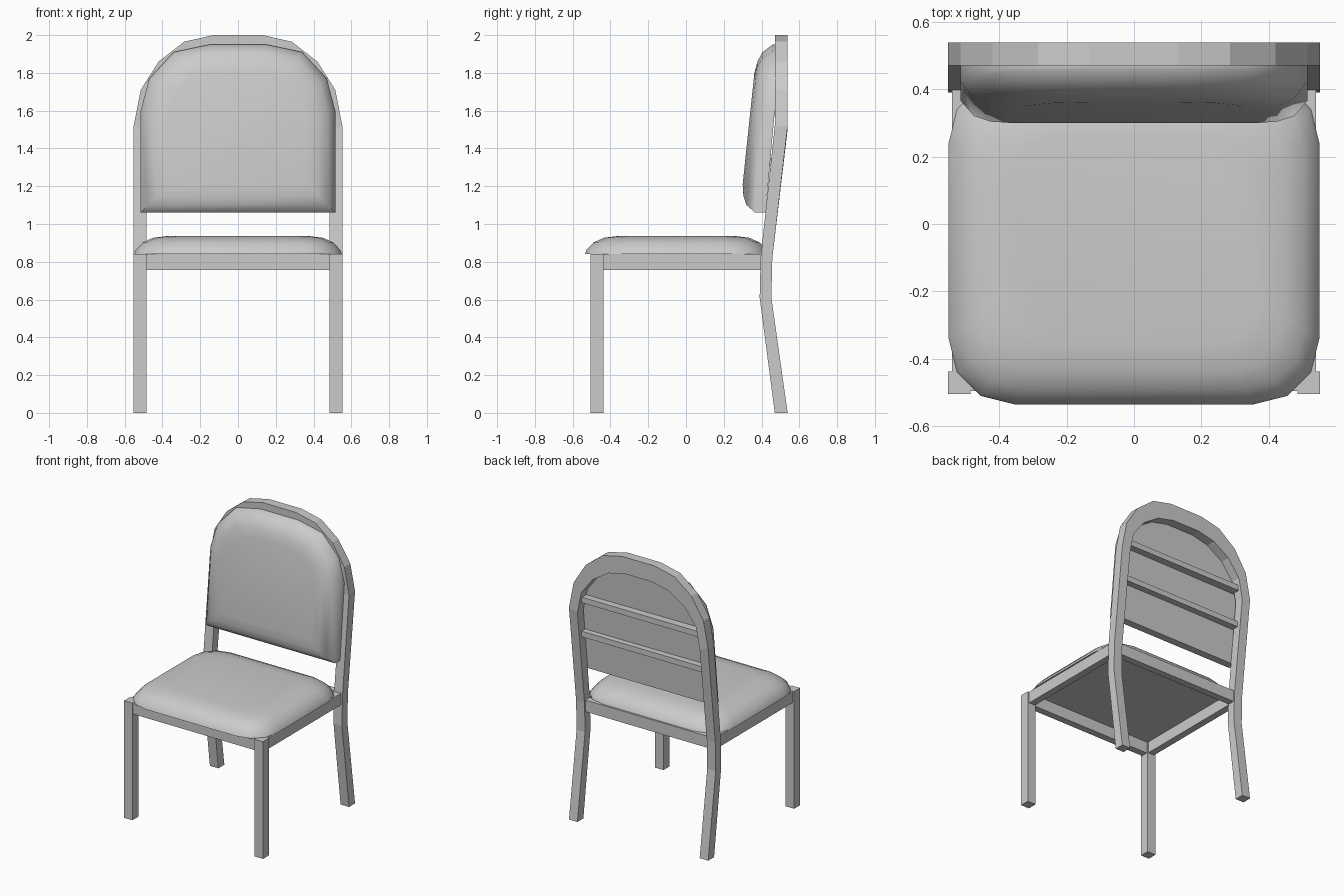
import bpy, bmesh

if "Cube" in bpy.data.objects:
    bpy.data.objects.remove(bpy.data.objects["Cube"])


def finish(name, bm, smooth=False):
    bmesh.ops.recalc_face_normals(bm, faces=bm.faces)
    me = bpy.data.meshes.new(name)
    bm.to_mesh(me)
    bm.free()
    ob = bpy.data.objects.new(name, me)
    bpy.context.collection.objects.link(ob)
    if smooth:
        bpy.ops.object.select_all(action='DESELECT')
        bpy.context.view_layer.objects.active = ob
        ob.select_set(True)
        bpy.ops.object.shade_smooth_by_angle(angle=0.7)
    return ob


def loft(name, rings, smooth=False):
    """Join equal-length closed rings with quads and cap both ends."""
    bm = bmesh.new()
    vs = [[bm.verts.new(p) for p in r] for r in rings]
    n = len(vs[0])
    for a, b in zip(vs, vs[1:]):
        for i in range(n):
            j = (i + 1) % n
            bm.faces.new((a[i], a[j], b[j], b[i]))
    bm.faces.new(vs[0])
    bm.faces.new(vs[-1])
    return finish(name, bm, smooth)


def box(name, x, y, z):
    loft(name, [[(x[0], y[0], h), (x[1], y[0], h), (x[1], y[1], h), (x[0], y[1], h)] for h in z])


def lean(z):
    """Front plane of the leaning back frame."""
    return 0.395 + (z - 0.81) * 0.105


# Front legs and side rails
for s, side in ((-1, "left"), (1, "right")):
    box("front_leg_" + side, (s * 0.485, s * 0.552), (-0.505, -0.437), (0, 0.84))
    box("side_rail_" + side, (s * 0.49, s * 0.54), (-0.44, 0.41), (0.757, 0.84))

# Front and back rails
box("front_rail", (-0.49, 0.49), (-0.495, -0.445), (0.757, 0.84))
box("back_rail", (-0.49, 0.49), (0.398, 0.448), (0.757, 0.84))

# Back legs and arch as one continuous frame: outer x, z, inner x, z, front y, back y
half = [
    (0.552, 0, 0.485, 0, 0.47, 0.538),
    (0.552, 0.61, 0.485, 0.61, 0.39, 0.452),
    (0.552, 0.82, 0.485, 0.82, 0.395, 0.457),
    (0.552, 1.52, 0.485, 1.50, 0.47, 0.538),
    (0.515, 1.71, 0.455, 1.65, 0.47, 0.538),
    (0.42, 1.86, 0.365, 1.77, 0.47, 0.538),
    (0.285, 1.965, 0.24, 1.85, 0.47, 0.538),
    (0.13, 2.0, 0.11, 1.88, 0.47, 0.538),
]
stations = [(1, h) for h in half] + [(-1, h) for h in reversed(half)]
loft("back_frame", [
    [(s * ox, f, oz), (s * ox, b, oz), (s * ix, b, iz), (s * ix, f, iz)]
    for s, (ox, oz, ix, iz, f, b) in stations])

# Slats behind the backrest
for i, z in enumerate((1.33, 1.59)):
    box("back_slat_%d" % (i + 1), (-0.487, 0.487),
        (lean(z) - 0.02, lean(z) + 0.04), (z - 0.02, z + 0.02))

# Seat cushion: rounded rectangle rings, rising and drawing inwards
corner = [(0.55, 0.29), (0.525, 0.39), (0.455, 0.46), (0.355, 0.485)]
outline = corner + [(-x, y) for x, y in reversed(corner)]
outline += [(-x, -y) for x, y in outline]
loft("seat_cushion", [
    [(x * (1 - d / 0.55), y * (1 - d / 0.485) - 0.05, z) for x, y in outline]
    for d, z in ((0, 0.84), (0.008, 0.862), (0.045, 0.902), (0.1, 0.927), (0.18, 0.937))],
    smooth=True)

# Backrest cushion: arched rings, bulging forwards
arch = [(0.515, 1.06), (0.515, 1.6), (0.47, 1.77), (0.34, 1.91), (0.15, 1.95)]
arch += [(-x, z) for x, z in reversed(arch)]
rings = []
for d, t in ((0, 0), (0, 0.055), (0.04, 0.105), (0.09, 0.127), (0.15, 0.137)):
    ring = []
    for x, z in arch:
        z2 = 1.505 + (z - 1.505) * (1 - d / 0.445)
        ring.append((x * (1 - d / 0.515), min(0.47, lean(z2) - t), z2))
    rings.append(ring)
loft("backrest_cushion", rings, smooth=True)
